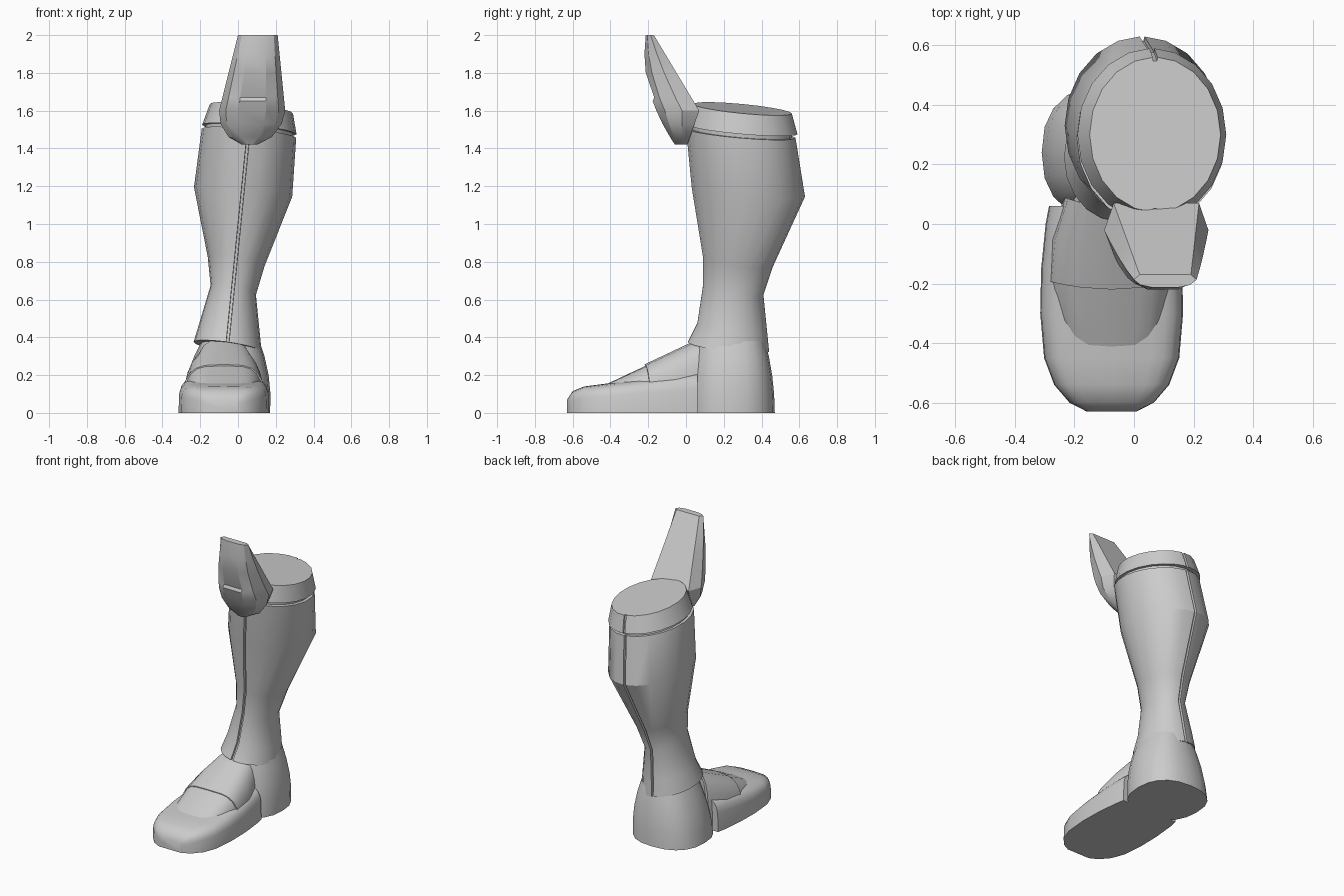
import bpy, bmesh, math

cube = bpy.data.objects.get("Cube")
if cube:
    bpy.data.objects.remove(cube)

grey = bpy.data.materials.new("light grey armour")
grey.use_nodes = True
COLOUR = (0.6, 0.6, 0.6, 1)
grey.diffuse_color = COLOUR
grey.node_tree.nodes["Principled BSDF"].inputs["Base Color"].default_value = COLOUR


def loft(name, rings, smooth_angle):
    """Skin a list of equal closed rings and cap both ends."""
    bm = bmesh.new()
    loops = [[bm.verts.new(point) for point in ring] for ring in rings]
    count = len(loops[0])
    for lower, upper in zip(loops, loops[1:]):
        for i in range(count):
            j = (i + 1) % count
            bm.faces.new((lower[i], lower[j], upper[j], upper[i]))
    bm.faces.new(loops[0][::-1])
    bm.faces.new(loops[-1])
    bmesh.ops.recalc_face_normals(bm, faces=bm.faces)
    mesh = bpy.data.meshes.new(name)
    bm.to_mesh(mesh)
    bm.free()
    mesh.materials.append(grey)
    obj = bpy.data.objects.new(name, mesh)
    bpy.context.collection.objects.link(obj)
    bpy.ops.object.select_all(action='DESELECT')
    obj.select_set(True)
    bpy.context.view_layer.objects.active = obj
    bpy.ops.object.shade_smooth_by_angle(angle=math.radians(smooth_angle))


def rounded(angle, power):
    """Point on a unit superellipse."""
    c, s = math.cos(angle), math.sin(angle)
    return (math.copysign(abs(c) ** (2 / power), c),
            math.copysign(abs(s) ** (2 / power), s))


def leg_ring(z, half_width, front, back, groove=0.0):
    """Tilted oval around the leaning leg axis, grooved at front and back."""
    centre_x = 0.1 * z - 0.09
    centre_y, depth = (front + back) / 2, (back - front) / 2
    sides = 20
    samples = []
    for i in range(sides):
        angle = math.tau * i / sides
        if groove and i % (sides // 2) == sides // 4:
            lip = 0.008 / half_width
            samples += [(angle - lip, 0), (angle - lip * 0.8, groove),
                        (angle + lip * 0.8, groove), (angle + lip, 0)]
        else:
            samples.append((angle, 0))
    ring = []
    for angle, cut in samples:
        c, s = math.cos(angle), math.sin(angle)
        ring.append((centre_x + half_width * c, centre_y + (depth - cut) * s,
                     z - 0.025 * c - 0.025 * s))
    return ring


# Shin guard: two shells meeting in a front and a back seam
shin_sections = [
    (0.35, 0.18, 0.01, 0.44),
    (0.45, 0.16, 0.06, 0.43),
    (0.65, 0.12, 0.09, 0.41),
    (0.8, 0.15, 0.09, 0.46),
    (1.17, 0.26, 0.03, 0.63),
    (1.48, 0.25, 0, 0.58),
]
loft("shin_guard", [leg_ring(*section, groove=0.015) for section in shin_sections], 30)

# Recessed core in the gap below the cuff, then the closed cuff
loft("cuff_core", [leg_ring(z, 0.23, 0.03, 0.56) for z in (1.4, 1.55)], 30)
loft("cuff", [leg_ring(1.5, 0.25, 0.01, 0.59, groove=0.012),
              leg_ring(1.61, 0.22, 0.04, 0.56, groove=0.012)], 30)


# Knee guard: faceted plate, flat sloping back, bowed front, round lower end
def knee_ring(z):
    rise = z - 1.6
    centre = 0.075 * (1 + rise)
    if rise > 0:
        half_width = 0.175 * (1 - rise)
        back = 0.07 - 0.6 * rise
    else:
        half_width = 0.175 * math.sqrt(1 - (rise / 0.185) ** 2)
        back = 0.07 + 0.35 * rise
    front = 0.7 * (1.9 - z) ** 2 - 0.22
    depth = back - front
    # The kneecap stands proud below a small step
    recess = 0.015 if 1.66 < z < 1.7 else 0
    half = [(0.82, back), (1, back - 0.4 * depth),
            (0.8, front + 0.2 * depth), (0.42, front + recess)]
    return ([(centre + half_width * u, y, z) for u, y in half]
            + [(centre - half_width * u, y, z) for u, y in reversed(half)])


knee_heights = (1.42, 1.46, 1.53, 1.6, 1.65, 1.67, 1.8, 1.9, 2)
loft("knee_guard", [knee_ring(z) for z in knee_heights], 25)


# Heel block: squarish oval tapering towards the ankle
def heel_ring(z, sides=20):
    ring = []
    for i in range(sides):
        u, v = rounded(math.tau * i / sides, 2.4)
        ring.append((0.08 * z - 0.07 + (0.24 - 0.6 * z * z) * u,
                     0.24 + (0.23 - 0.35 * z * z) * v, z))
    return ring


loft("heel", [heel_ring(z) for z in (0, 0.1, 0.2, 0.3, 0.38)], 35)


# Foot parts: arched cross-sections from toe to ankle
def arch(y, half_width, top, power, bow=0.0, steps=12):
    ring = []
    for i in range(steps + 1):
        u, v = rounded(math.pi * i / steps, power)
        ring.append((half_width * u - 0.075, y + bow * u * u, top * max(v, 0)))
    return ring


def sole_section(y):
    reach = 0.34 if y < -0.3 else 0.6
    half_width = 0.24 * (1 - abs((y + 0.3) / reach) ** 2.5) ** 0.4
    top = min(0.21 + 0.13 * y, 0.07 + 1.5 * (y + 0.63))
    return arch(y, half_width, top, power=5)


def upper_section(y, extra=0.0, bow=0.0):
    half_width = 0.21 - 0.9 * (y + 0.2) ** 2 + extra
    top = 0.35 + 0.47 * y + extra
    return arch(y, half_width, top, power=3.5, bow=bow)


sole_stations = (-0.63, -0.6, -0.54, -0.45, -0.3, -0.15, 0, 0.06)
loft("sole_and_toe_cap", [sole_section(y) for y in sole_stations], 40)
loft("foot_upper", [upper_section(y) for y in (-0.47, -0.36, -0.2, -0.06, 0.1)], 40)

# Instep plate overlapping the upper, with a bowed front lip
loft("instep_plate", [upper_section(y, extra=0.01, bow=0.03)
                      for y in (-0.22, -0.08, 0.06)], 40)
